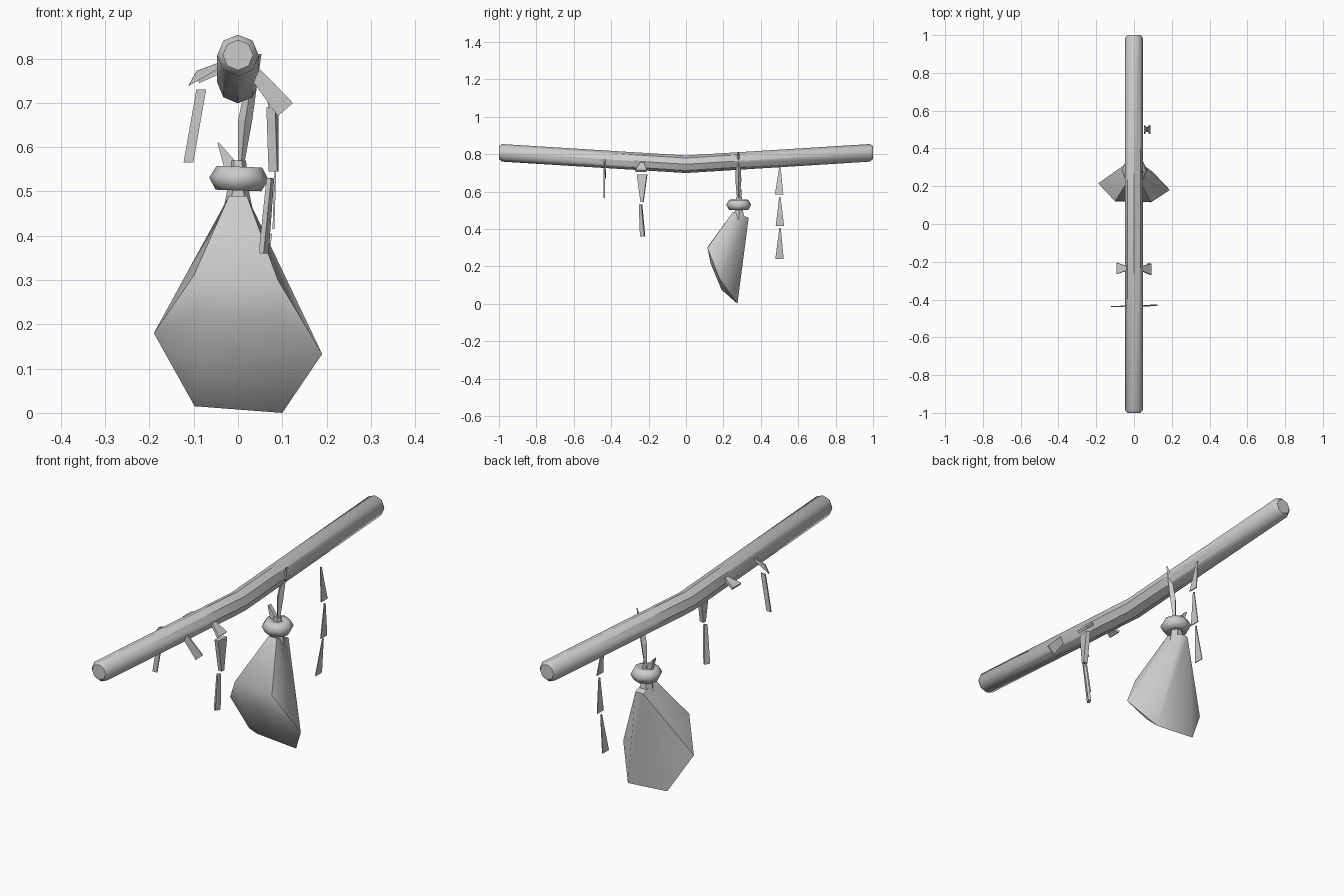
import bpy, bmesh, math
from mathutils import Vector

if "Cube" in bpy.data.objects:
    bpy.data.objects.remove(bpy.data.objects["Cube"])


def finish(name, bm, smooth=None):
    bmesh.ops.recalc_face_normals(bm, faces=bm.faces[:])
    me = bpy.data.meshes.new(name)
    bm.to_mesh(me)
    bm.free()
    ob = bpy.data.objects.new(name, me)
    bpy.context.collection.objects.link(ob)
    if smooth:
        bpy.ops.object.select_all(action='DESELECT')
        ob.select_set(True)
        bpy.context.view_layer.objects.active = ob
        bpy.ops.object.shade_smooth_by_angle(angle=math.radians(smooth))
    return ob


def loft(name, rings, smooth=None):
    """Skin a list of equal-length closed rings and cap both ends."""
    bm = bmesh.new()
    vs = [[bm.verts.new(p) for p in r] for r in rings]
    n = len(vs[0])
    for a, b in zip(vs, vs[1:]):
        for i in range(n):
            j = (i + 1) % n
            bm.faces.new((a[i], a[j], b[j], b[i]))
    bm.faces.new(vs[0])
    bm.faces.new(vs[-1][::-1])
    return finish(name, bm, smooth)


def scrap(name, a, b, w0, w1, side, thick=0.006):
    """Thin tapered strip of cloth from a to b, widening along side."""
    a, b, s = Vector(a), Vector(b), Vector(side).normalized()
    t = (b - a).cross(s).normalized() * thick / 2
    rings = [[p - s * w / 2 - t, p + s * w / 2 - t, p + s * w / 2 + t, p - s * w / 2 + t]
             for p, w in ((a, w0), (b, w1))]
    return loft(name, rings)


# Bent eight-sided pole with chamfered ends
rings = []
for y, z, r in ((-1, .808, .034), (-.985, .807, .047), (0, .746, .047),
                (.985, .807, .047), (1, .808, .034)):
    rings.append([(r * math.sin(k * math.pi / 4), y, z + r * math.cos(k * math.pi / 4))
                  for k in range(8)])
loft("pole", rings, 40)

# Faceted cloth bag, bulging towards the front
bm = bmesh.new()
for p in ((-.02, .25, .49), (.02, .25, .49), (-.02, .335, .46), (.02, .335, .46),
          (-.19, .215, .18), (.19, .18, .133),
          (-.098, .275, .015), (.1, .275, 0),
          (-.1, .12, .31), (.09, .115, .3), (-.09, .135, .22), (.09, .13, .22),
          (-.08, .195, .075), (.09, .19, .075)):
    bm.verts.new(p)
bmesh.ops.convex_hull(bm, input=bm.verts[:])
finish("bag", bm, 50)

# Bag neck running through the knot
loft("bag_neck", [[(r * math.cos(k * math.pi / 3), .283 + r * math.sin(k * math.pi / 3), z)
                   for k in range(6)] for z, r in ((.45, .035), (.5, .025), (.57, .018))], 50)

# Knot ring
bpy.ops.mesh.primitive_torus_add(major_segments=8, minor_segments=6, major_radius=.036,
                                 minor_radius=.031, location=(.002, .282, .529),
                                 rotation=(0, math.radians(2), 0))
knot = bpy.context.object
knot.name = "knot"
bpy.ops.object.shade_smooth_by_angle(angle=math.radians(65))

# Loose knot end and the tie up to the pole
scrap("knot_end", (-.012, .285, .55), (-.045, .29, .61), .035, .003, (1, 0, .4), .02)
tie = []
for x, z, w in ((.006, .55, .006), (.016, .66, .016), (.03, .74, .013), (.05, .81, .003)):
    tie.append([(x - w, .28, z), (x, .28 - w, z), (x + w, .28, z), (x, .28 + w, z)])
loft("tie", tie)

# String of three cloth scraps hanging on the far side
Y = (0, 1, 0)
for i, (a, b) in enumerate((((.065, .502, .73), (.085, .498, .585)),
                            ((.085, .502, .57), (.08, .502, .415)),
                            ((.075, .503, .405), (.055, .5, .24)))):
    scrap(f"rear_scrap_{i + 1}", a, b, .008, .045, Y, .004)

# Middle bow: two leaves and a two-piece tail
scrap("middle_leaf_left", (-.035, -.235, .775), (-.09, -.235, .75), .02, .06, Y, .012)
scrap("middle_leaf_right", (.035, -.235, .755), (.088, -.24, .71), .02, .06, Y, .012)
scrap("middle_tail_top", (.078, -.235, .69), (.08, -.235, .545), .055, .015, (.15, 1, 0), .02)
scrap("middle_tail_end", (.073, -.243, .53), (.058, -.232, .36), .015, .026, (.5, 1, 0), .012)

# Front bow: two leaves and a tail, flat across the pole
scrap("front_leaf_left", (-.04, -.435, .785), (-.103, -.437, .755), .02, .04, (.5, 0, .9))
scrap("front_leaf_right", (.04, -.435, .765), (.107, -.43, .685), .03, .045, (.75, 0, .66))
scrap("front_tail", (-.083, -.437, .73), (-.112, -.437, .565), .022, .022, (1, 0, 0))
